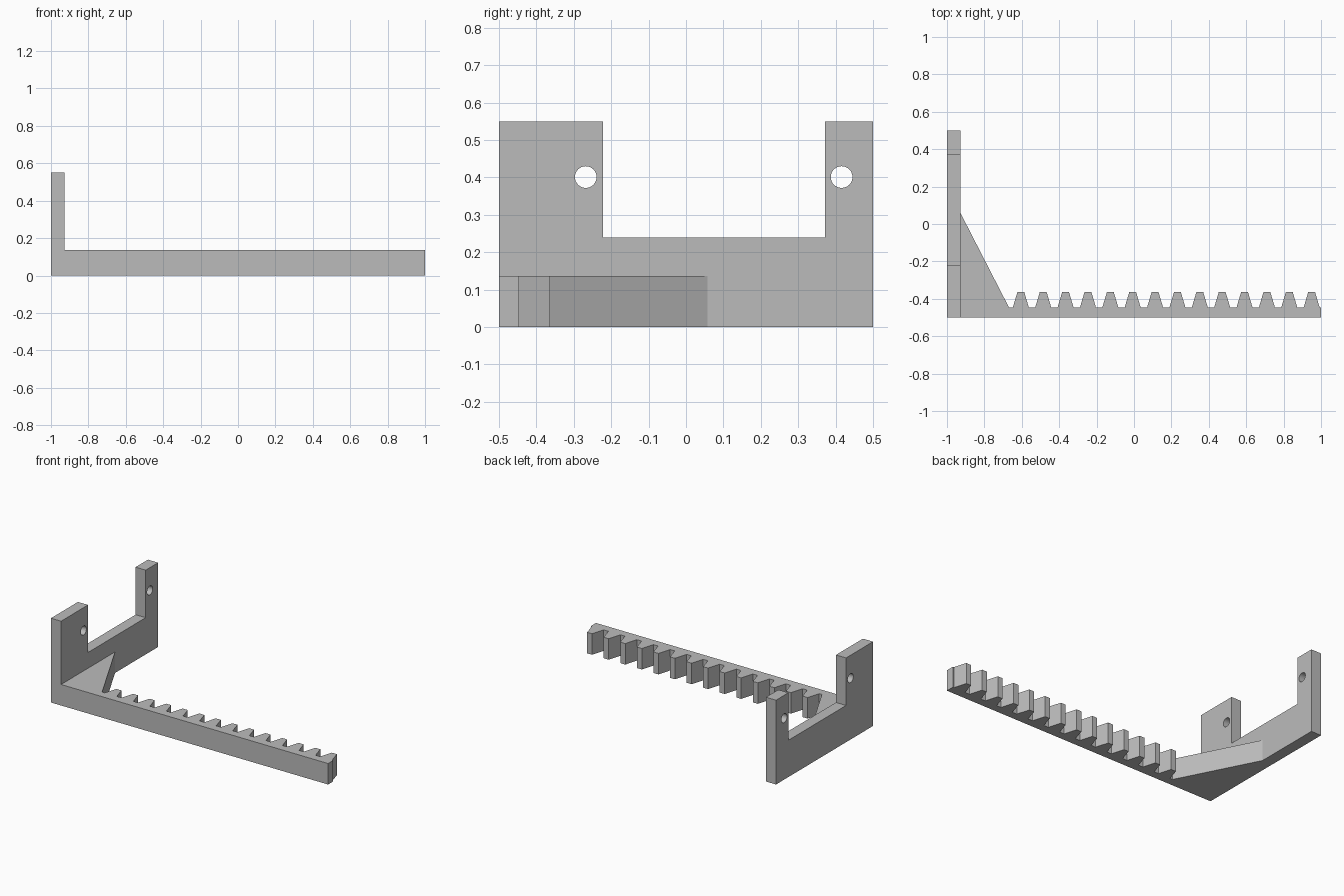
import bpy
import bmesh
import math
from mathutils import Vector

cube = bpy.data.objects.get("Cube")
if cube:
    bpy.data.objects.remove(cube, do_unlink=True)

grey = bpy.data.materials.new("plain_grey")
grey.use_nodes = True
COLOUR = (0.5, 0.5, 0.5, 1)
grey.diffuse_color = COLOUR
grey.node_tree.nodes["Principled BSDF"].inputs["Base Color"].default_value = COLOUR


def extrude_profile(name, points, direction, open_x=None):
    """Extrude a closed 3D outline into a solid; optionally drop the end at open_x."""
    bm = bmesh.new()
    face = bm.faces.new([bm.verts.new(p) for p in points])
    moved = bmesh.ops.extrude_face_region(bm, geom=[face])["geom"]
    bmesh.ops.translate(bm, vec=Vector(direction),
                        verts=[g for g in moved if isinstance(g, bmesh.types.BMVert)])
    bmesh.ops.recalc_face_normals(bm, faces=bm.faces)
    if open_x is not None:
        hidden = [f for f in bm.faces if all(abs(v.co.x - open_x) < 1e-4 for v in f.verts)]
        bmesh.ops.delete(bm, geom=hidden, context='FACES')
    mesh = bpy.data.meshes.new(name)
    bm.to_mesh(mesh)
    bm.free()
    mesh.materials.append(grey)
    obj = bpy.data.objects.new(name, mesh)
    bpy.context.collection.objects.link(obj)
    return obj


WALL_X = -0.927
HEIGHT = 0.137

# Upright mounting plate with a wide notch between two ears
outline = [(-0.5, 0), (0.5, 0), (0.5, 0.55), (0.372, 0.55),
           (0.372, 0.24), (-0.222, 0.24), (-0.222, 0.55), (-0.5, 0.55)]
plate = extrude_profile("mounting_plate", [(-1, y, z) for y, z in outline],
                        (WALL_X + 1, 0, 0))

# Screw holes through the ears
for y in (-0.268, 0.416):
    bpy.ops.mesh.primitive_cylinder_add(vertices=32, radius=0.029, depth=0.3,
                                        location=(-0.96, y, 0.401),
                                        rotation=(0, math.pi / 2, 0))
    cutter = bpy.context.object
    cutter.name = "hole_cutter"
    cutter.hide_render = True
    cutter.data.materials.append(grey)
    cut = plate.modifiers.new("screw_hole", 'BOOLEAN')
    cut.operation = 'DIFFERENCE'
    cut.solver = 'EXACT'
    cut.object = cutter
    bpy.context.view_layer.objects.active = plate
    bpy.ops.object.modifier_apply(modifier=cut.name)
    bpy.data.objects.remove(cutter, do_unlink=True)

# Toothed rack bar with its triangular corner brace
ROOT, TIP = -0.447, -0.363
TEETH, FIRST, PITCH = 14, -0.605, 0.1196
rack = [(WALL_X, -0.5), (WALL_X, 0.057), (-0.668, ROOT)]
for i in range(TEETH):
    x = FIRST + i * PITCH
    rack += [(x - 0.043, ROOT), (x - 0.018, TIP), (x + 0.018, TIP), (x + 0.043, ROOT)]
rack += [(1, ROOT), (1, -0.5)]
bar = extrude_profile("toothed_rack", [(x, y, 0) for x, y in rack],
                      (0, 0, HEIGHT), open_x=WALL_X)

# Crisp edges, smooth hole walls
for obj in (plate, bar):
    bpy.ops.object.select_all(action='DESELECT')
    obj.select_set(True)
    bpy.context.view_layer.objects.active = obj
    bpy.ops.object.shade_smooth_by_angle(angle=math.radians(30))
